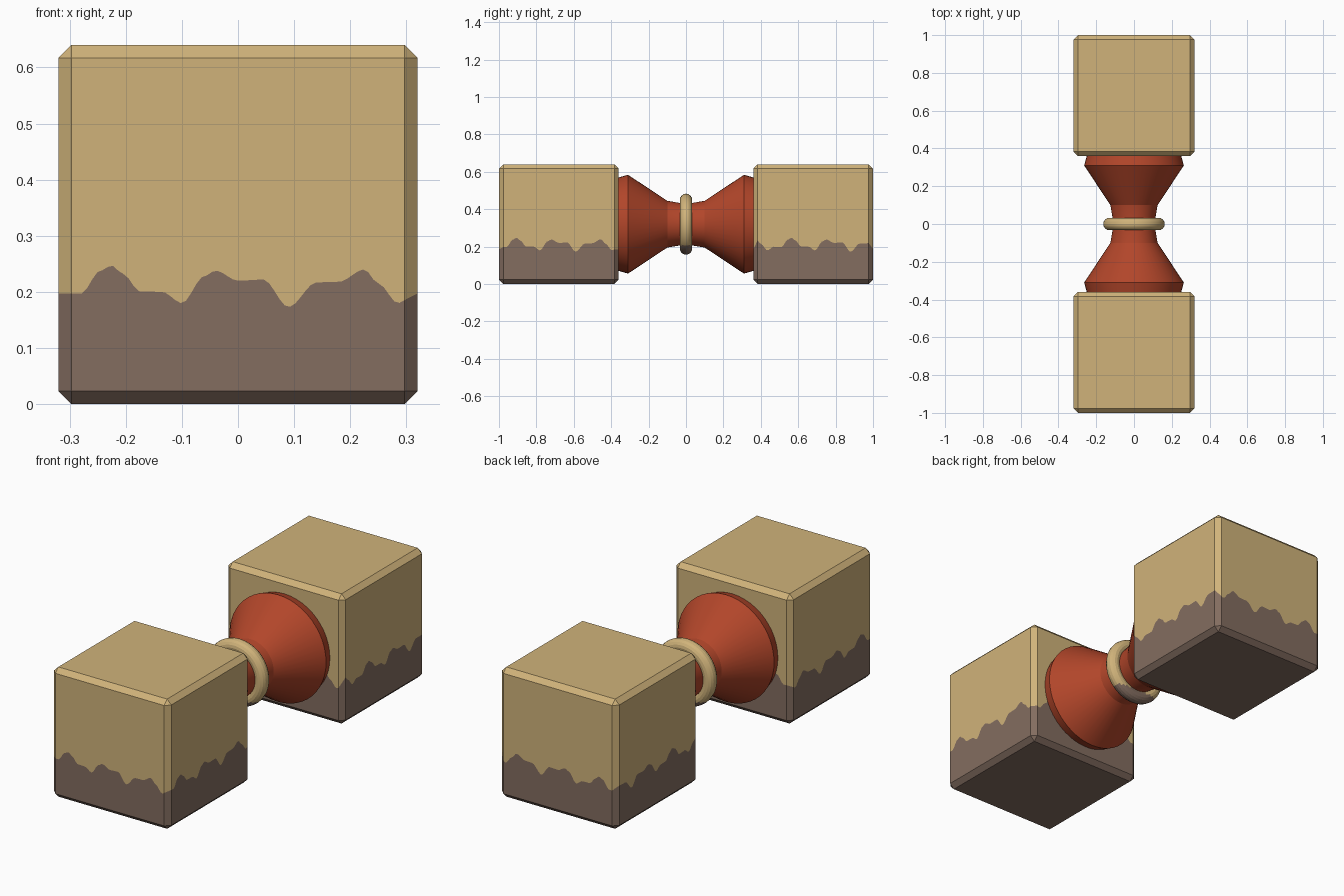
import bpy, bmesh, math

if "Cube" in bpy.data.objects:
    bpy.data.objects.remove(bpy.data.objects["Cube"])

AXIS_Z = 0.32      # height of the central axis
HALF = 0.32        # half width of each block
CH = 0.023         # chamfer size


def material(name, rgb):
    m = bpy.data.materials.new(name)
    m.diffuse_color = (*rgb, 1.0)
    m.use_nodes = True
    m.node_tree.nodes["Principled BSDF"].inputs["Base Color"].default_value = m.diffuse_color
    return m


TAN = material("tan", (0.63, 0.45, 0.195))
BROWN = material("dark brown", (0.227, 0.153, 0.117))
RED = material("rust red", (0.445, 0.061, 0.023))

# wavy paint line: (position across the face, height)
WAVE = [(-0.32, 0.198), (-0.28, 0.197), (-0.245, 0.238), (-0.225, 0.247), (-0.205, 0.232),
        (-0.175, 0.201), (-0.135, 0.2), (-0.10, 0.18), (-0.06, 0.228), (-0.04, 0.238),
        (0.0, 0.22), (0.045, 0.222), (0.09, 0.173), (0.14, 0.217), (0.18, 0.218),
        (0.225, 0.24), (0.25, 0.215), (0.285, 0.18), (0.32, 0.2)]


def wave(u):
    u = (u + HALF) % (2 * HALF) - HALF if abs(u) > HALF else u
    for (a, za), (b, zb) in zip(WAVE, WAVE[1:]):
        if u <= b:
            t = (u - a) / (b - a)
            t = t * t * (3 - 2 * t)
            return za + (zb - za) * t
    return WAVE[-1][1]


def finish(name, bm, mats, smooth=False):
    bmesh.ops.remove_doubles(bm, verts=bm.verts, dist=1e-5)
    bmesh.ops.recalc_face_normals(bm, faces=bm.faces)
    me = bpy.data.meshes.new(name)
    bm.to_mesh(me)
    bm.free()
    for m in mats:
        me.materials.append(m)
    ob = bpy.data.objects.new(name, me)
    bpy.context.collection.objects.link(ob)
    if smooth:
        bpy.ops.object.select_all(action='DESELECT')
        ob.select_set(True)
        bpy.context.view_layer.objects.active = ob
        bpy.ops.object.shade_smooth_by_angle(angle=math.radians(20))
    return ob


def loft(bm, rings, mat_of=lambda i: 0, closed=False):
    n = len(rings[0])
    vs = [[bm.verts.new(p) for p in r] for r in rings]
    for i in range(len(vs) if closed else len(vs) - 1):
        a, b = vs[i], vs[(i + 1) % len(vs)]
        for j in range(n):
            k = (j + 1) % n
            bm.faces.new((a[j], a[k], b[k], b[j])).material_index = mat_of(i)
    if not closed:
        bm.faces.new(vs[0][::-1]).material_index = mat_of(0)
        bm.faces.new(vs[-1]).material_index = mat_of(len(vs) - 2)


# chamfered block with a dipped-paint lower part
def block(name, cy, shift):
    n, e = 64, HALF - CH
    outline = []                       # (x, y, paint height) round the block
    for side in range(4):
        for i in range(n + 1):
            u = -e + 2 * e * i / n
            x, y = [(u, -HALF), (HALF, u), (-u, HALF), (-HALF, -u)][side]
            z = wave(x) if side % 2 == 0 else wave(y + shift)
            outline.append((x, y, z))

    def clamp(v):
        return max(-e, min(e, v))

    rings = [[(clamp(x), clamp(y) + cy, 0.0) for x, y, z in outline],
             [(x, y + cy, CH) for x, y, z in outline],
             [(x, y + cy, z) for x, y, z in outline],
             [(x, y + cy, 2 * HALF - CH) for x, y, z in outline],
             [(clamp(x), clamp(y) + cy, 2 * HALF) for x, y, z in outline]]
    bm = bmesh.new()
    loft(bm, rings, lambda i: 1 if i < 2 else 0)
    finish(name, bm, [TAN, BROWN])


block("front_block", -0.68, 0.0)
block("back_block", 0.68, -0.11)

# turned hourglass between the blocks
half = [(0.37, 0.247), (0.31, 0.264), (0.10, 0.125), (0.03, 0.113)]
profile = [(-y, r) for y, r in half] + half[::-1]
SEG = 48
bm = bmesh.new()
loft(bm, [[(r * math.cos(2 * math.pi * j / SEG), y, AXIS_Z + r * math.sin(2 * math.pi * j / SEG))
           for j in range(SEG)] for y, r in profile])
finish("hourglass_handle", bm, [RED], True)

# ring round the waist, painted below the dip line
R, r, M = 0.13, 0.033, 16
rings = []
for i in range(64):
    a = 2 * math.pi * i / 64
    rings.append([((R + r * math.cos(b)) * math.cos(a), r * math.sin(b),
                   AXIS_Z + (R + r * math.cos(b)) * math.sin(a))
                  for b in (2 * math.pi * j / M for j in range(M))])
bm = bmesh.new()
loft(bm, rings, closed=True)
for f in bm.faces:
    f.material_index = 1 if f.calc_center_median().z < 0.205 else 0
finish("waist_ring", bm, [TAN, BROWN], True)
